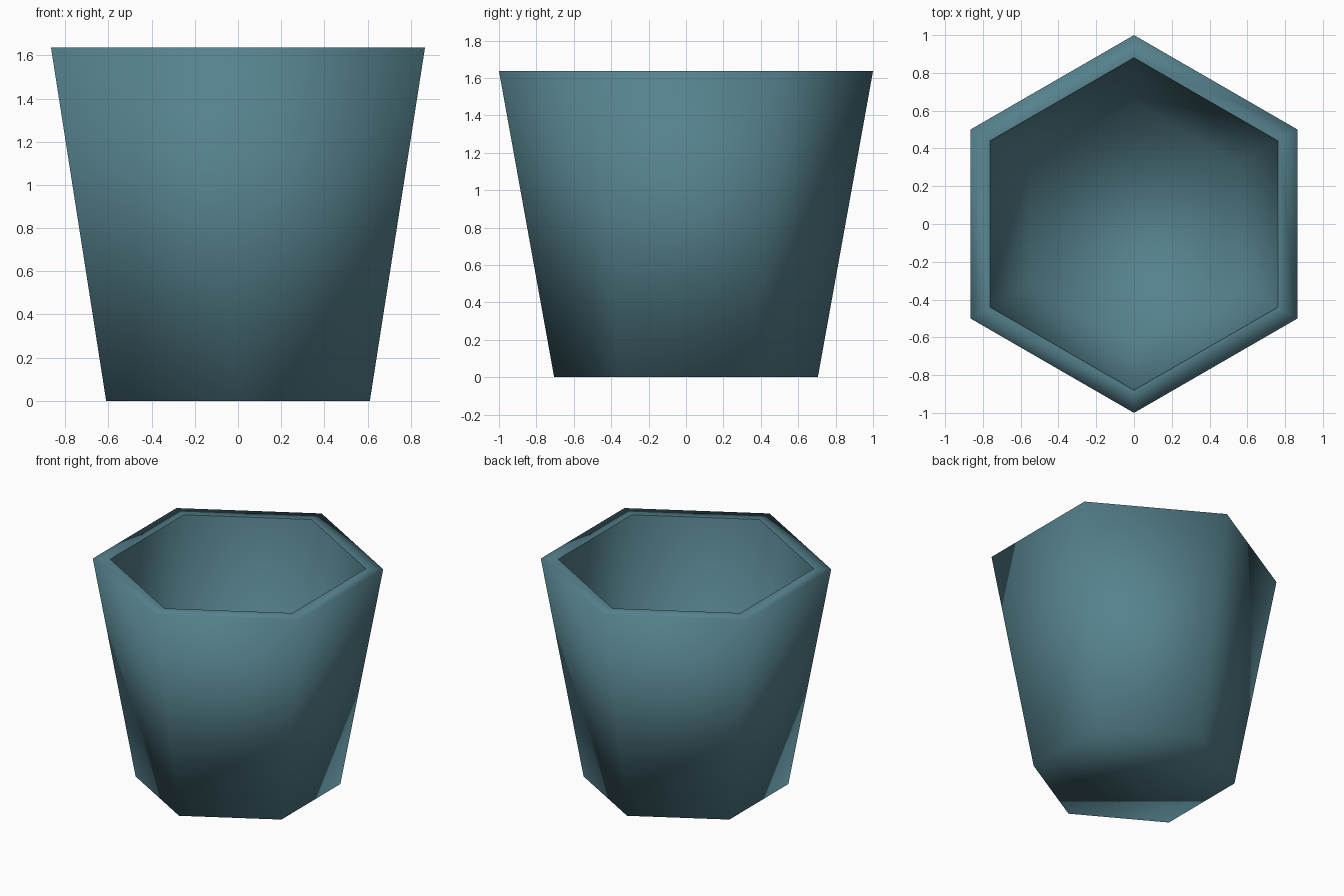
import bpy, bmesh, math

if "Cube" in bpy.data.objects:
    bpy.data.objects.remove(bpy.data.objects["Cube"])

# One colour for the whole pot
mat = bpy.data.materials.new("slate teal")
mat.diffuse_color = (0.092, 0.222, 0.268, 1.0)
mat.use_nodes = True
mat.node_tree.nodes["Principled BSDF"].inputs["Base Color"].default_value = mat.diffuse_color

SIDES = 6
# (radius, height): outer base, outer rim, inner rim, inner floor
PROFILE = [(0.705, 0.0), (1.0, 1.637), (0.88, 1.637), (0.64, 0.2)]

bm = bmesh.new()


def ring(radius, z):
    """Hexagon of vertices with a corner pointing to +y."""
    return [bm.verts.new((radius * math.cos(math.pi / 2 + math.tau * i / SIDES),
                          radius * math.sin(math.pi / 2 + math.tau * i / SIDES), z))
            for i in range(SIDES)]


# Outer wall, rim and inner wall
rings = [ring(r, z) for r, z in PROFILE]
for a, b in zip(rings, rings[1:]):
    for i in range(SIDES):
        j = (i + 1) % SIDES
        bm.faces.new((a[i], a[j], b[j], b[i]))

# Underside and inner floor
bm.faces.new(list(reversed(rings[0])))
bm.faces.new(rings[-1])

# Smooth all over, with a hard edge only where the rim meets the inside
for f in bm.faces:
    f.smooth = True
inner_rim = set(rings[2])
for e in bm.edges:
    if all(v in inner_rim for v in e.verts):
        e.smooth = False

bmesh.ops.recalc_face_normals(bm, faces=bm.faces[:])
mesh = bpy.data.meshes.new("hexagonal_pot")
bm.to_mesh(mesh)
bm.free()
mesh.materials.append(mat)
pot = bpy.data.objects.new("hexagonal_pot", mesh)
bpy.context.collection.objects.link(pot)
